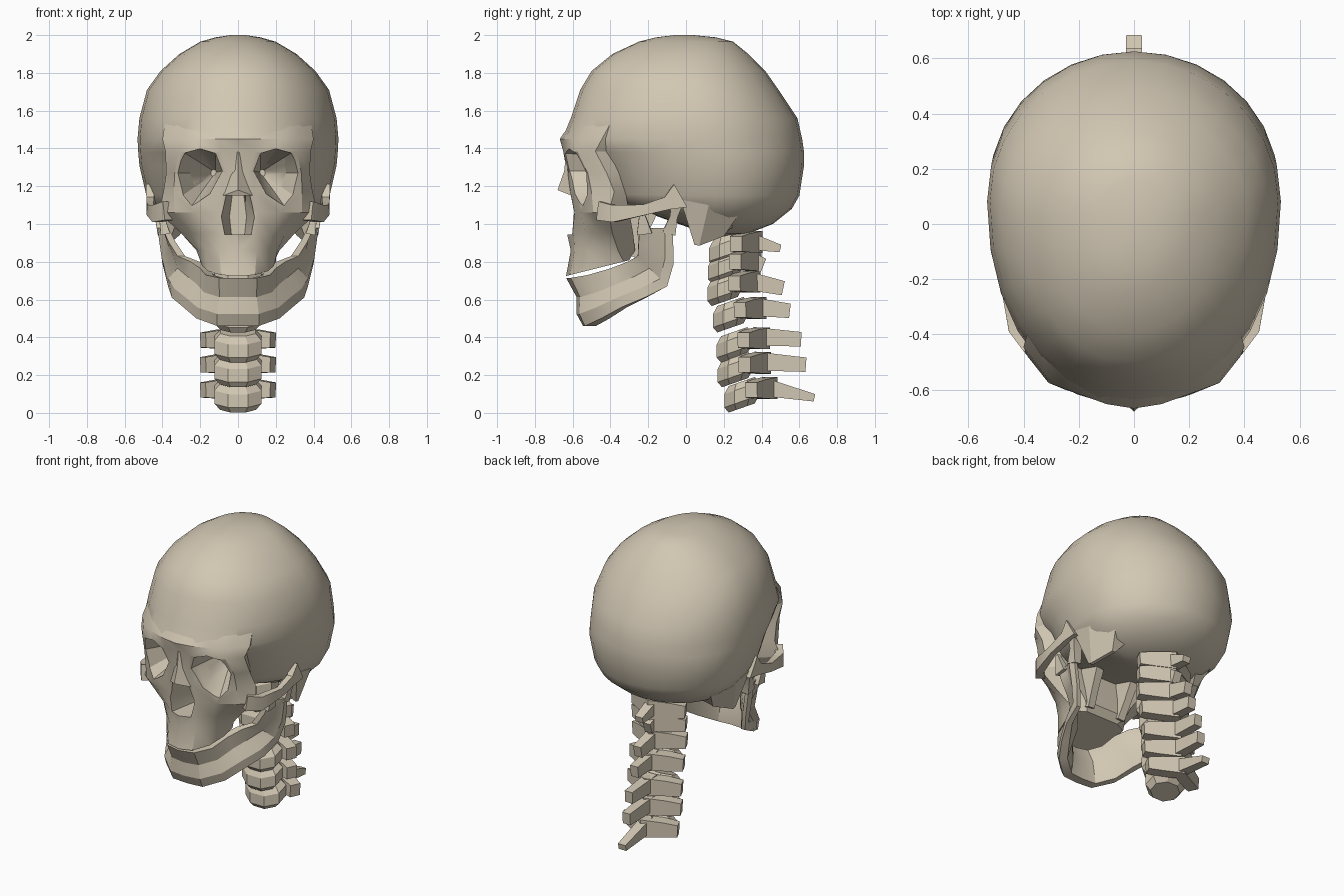
import bpy, bmesh, math
from mathutils import Vector

default_cube = bpy.data.objects.get("Cube")
if default_cube:
    bpy.data.objects.remove(default_cube, do_unlink=True)

bone = bpy.data.materials.new("bone")
bone.use_nodes = True
bone_colour = (.64, .57, .45, 1)
bone.diffuse_color = bone_colour
for node in bone.node_tree.nodes:
    if node.type == 'BSDF_PRINCIPLED':
        node.inputs["Base Color"].default_value = bone_colour
        node.inputs["Roughness"].default_value = .8


def loft(bm, rings):
    """Skin a closed solid through rings that share one point count."""
    loops = [[bm.verts.new(point) for point in ring] for ring in rings]
    count = len(loops[0])
    for lower, upper in zip(loops, loops[1:]):
        for i in range(count):
            j = (i + 1) % count
            bm.faces.new((lower[i], lower[j], upper[j], upper[i]))
    bm.faces.new(loops[0][::-1])
    bm.faces.new(loops[-1])


def strut(bm, path, sizes):
    """Rectangular bar along a path; sizes are half thickness, half height."""
    path = [Vector(p) for p in path]
    rings = []
    for i, (point, (thick, high)) in enumerate(zip(path, sizes)):
        along = (path[min(i + 1, len(path) - 1)] - path[max(i - 1, 0)]).normalized()
        guide = Vector((0, 1, 0)) if abs(along.z) > .7 else Vector((0, 0, 1))
        side = along.cross(guide).normalized()
        rise = side.cross(along)
        rings.append([point + side * thick * a + rise * high * b
                      for a, b in ((-1, -1), (1, -1), (1, 1), (-1, 1))])
    loft(bm, rings)


def shade(mesh, angle):
    mesh.shade_smooth()
    mesh.set_sharp_from_angle(angle=math.radians(angle))


def finish(name, bm, angle=28):
    bmesh.ops.recalc_face_normals(bm, faces=bm.faces)
    mesh = bpy.data.meshes.new(name)
    bm.to_mesh(mesh)
    bm.free()
    mesh.materials.append(bone)
    shade(mesh, angle)
    ob = bpy.data.objects.new(name, mesh)
    bpy.context.scene.collection.objects.link(ob)
    return ob


def flip(point):
    return (-point[0],) + tuple(point[1:])


def symmetric(half):
    """Close a half outline that starts on the middle plane."""
    return half + [flip(p) for p in half[:0:-1]]


def carve(ob, cutters, angle):
    for cutter in cutters:
        mod = ob.modifiers.new("opening", 'BOOLEAN')
        mod.operation, mod.solver, mod.object = 'DIFFERENCE', 'EXACT', cutter
    bpy.context.view_layer.update()
    graph = bpy.context.evaluated_depsgraph_get()
    mesh = bpy.data.meshes.new_from_object(ob.evaluated_get(graph))
    ob.modifiers.clear()
    ob.data = mesh
    shade(mesh, angle)


# Braincase: egg-shaped rings (height, front, back, half width)
def skull_ring(z, front, back, width, segments=28):
    middle = front + (back - front) * .58
    ring = []
    for i in range(segments):
        turn = math.tau * i / segments
        s, c = math.sin(turn), math.cos(turn)
        power = 2 / 2.1 if c < 0 else 1
        x = math.copysign(abs(s) ** power, s) * width
        reach = back - middle if c > 0 else middle - front
        y = middle + math.copysign(abs(c) ** power, c) * reach
        lift = .3 * (max(0, 1.2 - z) / .25) ** 2 * max(0, .15 - y)
        ring.append((x, y, z + lift))
    return ring


profile = [
    (2, -.06, .04, .04), (1.988, -.16, .16, .12), (1.965, -.25, .25, .2),
    (1.9, -.39, .33, .31), (1.81, -.5, .42, .41), (1.71, -.56, .49, .482),
    (1.56, -.61, .59, .522), (1.45, -.655, .615, .532), (1.38, -.6, .625, .528),
    (1.31, -.52, .625, .522), (1.15, -.46, .6, .485), (1.08, -.42, .56, .45),
    (1, -.3, .46, .36), (.95, -.15, .33, .22), (.935, .05, .22, .08)]
bm = bmesh.new()
loft(bm, [skull_ring(*row) for row in profile])
cranium = finish("cranium", bm, 40)

# Face: half outlines from the brow down to the upper teeth
face_rows = [
    (1.55, (0, -.6), (.1, -.585), (.24, -.53), (.33, -.46), (.385, -.39), (.33, -.28)),
    (1.45, (0, -.668), (.1, -.652), (.23, -.605), (.32, -.55), (.4, -.445), (.35, -.3)),
    (1.385, (0, -.63), (.09, -.65), (.2, -.62), (.31, -.575), (.385, -.48), (.33, -.35)),
    (1.27, (0, -.63), (.06, -.62), (.2, -.58), (.335, -.52), (.38, -.42), (.32, -.33)),
    (1.17, (0, -.62), (.085, -.61), (.2, -.57), (.34, -.5), (.395, -.38), (.32, -.32)),
    (1.06, (0, -.58), (.1, -.59), (.22, -.56), (.34, -.49), (.42, -.41), (.3, -.3)),
    (.95, (0, -.63), (.09, -.595), (.18, -.53), (.25, -.45), (.3, -.39), (.21, -.28)),
    (.86, (0, -.61), (.1, -.59), (.17, -.52), (.21, -.43), (.22, -.36), (.16, -.27)),
    (.725, (0, -.635), (.09, -.615), (.16, -.53), (.19, -.42), (.19, -.33), (.12, -.3))]
bm = bmesh.new()
rings = []
for z, *half in face_rows:
    slope = .25 if z < .8 else 0
    rings.append(symmetric([(x, y, z + slope * (y + .635)) for x, y in half]))
loft(bm, rings)
face = finish("face", bm)

# Eye sockets and nose opening
cutters = []
socket = [(.085, 1.28), (.12, 1.37), (.2, 1.395), (.28, 1.375), (.338, 1.27),
          (.31, 1.14), (.25, 1.09), (.15, 1.16)]
for side in (1, -1):
    bm = bmesh.new()
    loft(bm, [[(side * (cx + (x - .215) * size), y, cz + (z - 1.245) * size)
               for x, z in socket]
              for y, size, cx, cz in ((-.85, 1.1, .22, 1.245), (-.56, 1, .215, 1.245),
                                      (-.25, .12, .13, 1.27))])
    cutters.append(finish("socket_cutter", bm))
nose = symmetric([(0, 1.2), (.06, 1.16), (.09, 1.04), (.07, .945)])
bm = bmesh.new()
loft(bm, [[(x * size, y, z) for x, z in nose] for y, size in ((-.8, 1.1), (-.6, 1), (-.4, .5))])
cutters.append(finish("nose_cutter", bm))
carve(face, cutters, 28)
carve(cranium, cutters, 40)
for cutter in cutters:
    bpy.data.objects.remove(cutter, do_unlink=True)

# Nasal bones overhanging the nose opening
bm = bmesh.new()
loft(bm, [symmetric([(0, front, z), (wide, -.605, z - drop), (wide * .6, -.56, z)])
          for z, front, wide, drop in ((1.38, -.635, .04, 0), (1.28, -.645, .05, 0),
                                       (1.18, -.68, .08, .03))])
finish("nasal_bones", bm)

# Paired parts: cheek arches, ear-side wedges and inner plates
for side, label in ((1, "left"), (-1, "right")):
    def mirrored(points):
        return [(side * x, y, z) for x, y, z in points]

    bm = bmesh.new()
    strut(bm, mirrored([(.37, -.45, 1.07), (.43, -.38, 1.055), (.465, -.22, 1.075),
                        (.465, -.1, 1.11), (.46, -.03, 1.15)]),
          [(.03, .05), (.025, .045), (.018, .028), (.02, .035), (.025, .07)])
    finish(label + "_cheek_arch", bm)

    bm = bmesh.new()
    loft(bm, [mirrored([(.46, -.03, 1.13), (.46, .12, 1.1), (.38, .28, 1.05),
                        (.27, .27, 1.0), (.3, .02, 1.08)]),
              mirrored([(.4, .045, .89), (.4, .07, .885), (.34, .2, .935),
                        (.31, .19, .94), (.37, .055, .89)])])
    finish(label + "_mastoid", bm)

    bm = bmesh.new()
    strut(bm, mirrored([(.12, -.31, .84), (.13, -.27, .95), (.14, -.21, 1.12)]),
          [(.025, .05), (.025, .06), (.03, .08)])
    finish(label + "_palate_plate", bm)

# Lower jaw: stations of upper edge, lower edge and thickness
jaw = [
    ((0, -.635, .715), (0, -.545, .46), .1),
    ((.1, -.61, .715), (.11, -.535, .46), .1),
    ((.17, -.52, .73), (.22, -.45, .5), .09),
    ((.2, -.4, .765), (.29, -.34, .56), .08),
    ((.25, -.31, .8), (.35, -.22, .61), .06),
    ((.32, -.255, .83), (.37, -.1, .67), .05),
    ((.37, -.25, .91), (.4, -.065, .79), .045),
    ((.4, -.245, .98), (.42, -.07, .98), .04)]


def jaw_ring(top, bottom, thick):
    top, bottom = Vector(top), Vector(bottom)
    middle = top.lerp(bottom, .4)
    inward = -Vector((middle.x, middle.y + .2, 0)).normalized()
    outer = [top, middle + inward * .02, top.lerp(bottom, .75) - inward * .012, bottom]
    return outer + [bottom + inward * thick * .6, middle + inward * thick,
                    top + inward * thick * .8]


bm = bmesh.new()
stations = [(flip(t), flip(b), w) for t, b, w in jaw[:0:-1]] + jaw
loft(bm, [jaw_ring(*station) for station in stations])
for side in (1, -1):
    strut(bm, [(side * .385, -.22, .95), (side * .41, -.235, 1.07)],
          [(.025, .04), (.01, .01)])
    strut(bm, [(side * .4, -.09, .95), (side * .41, -.065, 1.04), (side * .41, -.05, 1.1)],
          [(.025, .035), (.03, .02), (.05, .03)])
finish("lower_jaw", bm)

# Neck: one vertebra per row (height, centre, process tip y, tip z)
neck = [(.87, .215, .5, .87), (.775, .21, .41, .78), (.66, .205, .515, .66),
        (.52, .235, .55, .54), (.36, .255, .61, .39), (.23, .26, .635, .255),
        (.096, .295, .68, .08)]
for number, (z, y, tip_y, tip_z) in enumerate(neck):
    bm = bmesh.new()
    rings = []
    for height, size in ((-.07, .75), (-.035, 1), (.035, 1), (.07, .75)):
        ring = []
        for i in range(8):
            turn = math.tau * (i + .5) / 8
            dy = .1 * size * math.sin(turn)
            ring.append((.135 * size * math.cos(turn), y + dy, z + height + .35 * dy))
        rings.append(ring)
    loft(bm, rings)
    # Side wings meeting behind in a chevron, then the rear process
    wing = [(.185, y + .05, z + .025), (.1, y + .09, z + .03), (0, y + .15, z + .035)]
    strut(bm, wing + [flip(p) for p in wing[1::-1]],
          [(.035, .04), (.04, .05), (.04, .058), (.04, .05), (.035, .04)])
    strut(bm, [(0, y + .1, z + .045), (0, tip_y, tip_z)],
          [(.035, .05), (.028, .02 if number in (0, 6) else .038)])
    finish("vertebra_%d" % (number + 1), bm, 20)
